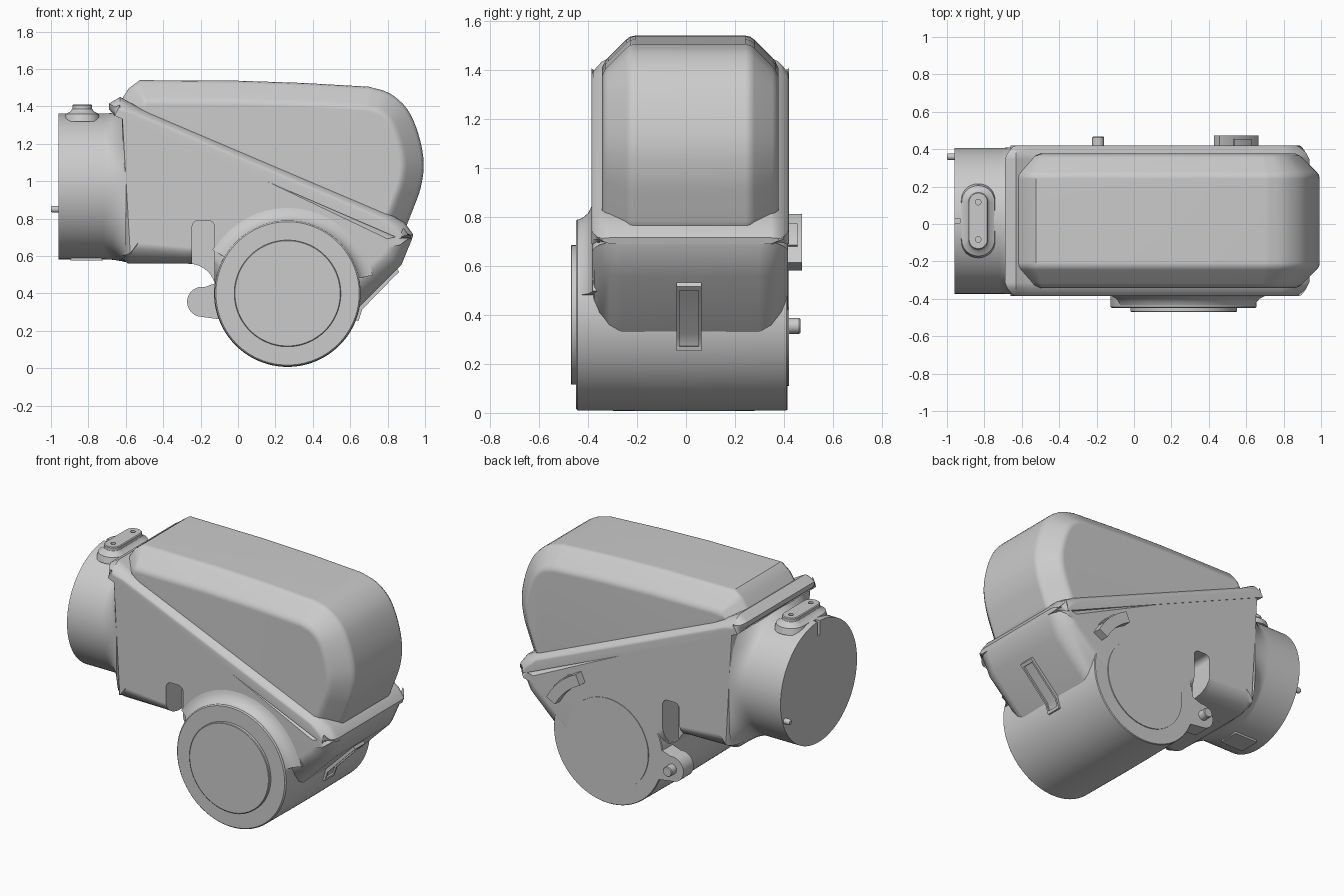
import bpy, bmesh, math
from math import cos, sin, pi, radians
from mathutils import Vector

if "Cube" in bpy.data.objects:
    bpy.data.objects.remove(bpy.data.objects["Cube"])

CY = 0.017                       # middle of the housing in y
AX, AZ = 0.265, 0.40             # axis of the lower joint


def skin(name, rings, finish=True):
    """Closed tube through equal-length rings of 3D points, with flat end caps."""
    bm = bmesh.new()
    vs = [[bm.verts.new(p) for p in r] for r in rings]
    n = len(rings[0])
    for a, b in zip(vs, vs[1:]):
        for i in range(n):
            j = (i + 1) % n
            bm.faces.new((a[i], a[j], b[j], b[i]))
    bm.faces.new(vs[0])
    bm.faces.new(vs[-1])
    bmesh.ops.recalc_face_normals(bm, faces=bm.faces)
    me = bpy.data.meshes.new(name)
    bm.to_mesh(me)
    bm.free()
    ob = bpy.data.objects.new(name, me)
    bpy.context.collection.objects.link(ob)
    if finish:
        smooth(ob)
    return ob


def activate(ob):
    bpy.ops.object.select_all(action='DESELECT')
    ob.select_set(True)
    bpy.context.view_layer.objects.active = ob


def smooth(ob):
    activate(ob)
    bpy.ops.object.shade_smooth_by_angle(angle=radians(32))
    ob.modifiers.new("weighted", 'WEIGHTED_NORMAL').keep_sharp = True


def cut(ob, cutters):
    activate(ob)
    for c in cutters:
        m = ob.modifiers.new("cut", 'BOOLEAN')
        m.operation, m.object = 'DIFFERENCE', c
        bpy.ops.object.modifier_apply(modifier=m.name)
        bpy.data.objects.remove(c)
    smooth(ob)


def slab(name, poly, y0, y1, finish=True):
    return skin(name, [[(x, y, z) for x, z in poly] for y in (y0, y1)], finish)


def loft(name, pts, half, finish=True):
    """Side profile (x, z, inset weight) swept in y; half = (y offset, inset) from middle out."""
    n = len(pts)
    p = [Vector(q[:2]) for q in pts]
    area = sum(p[i - 1].x * p[i].y - p[i].x * p[i - 1].y for i in range(n))
    s = 1 if area > 0 else -1
    inward = []
    for i in range(n):
        a = (p[i] - p[i - 1]).normalized()
        b = (p[(i + 1) % n] - p[i]).normalized()
        na, nb = Vector((-a.y, a.x)) * s, Vector((-b.y, b.x)) * s
        inward.append((na + nb) / max(0.5, 1 + na.dot(nb)))
    rings = []
    for y, d in [(-y, d) for y, d in reversed(half)] + list(half):
        ring = []
        for q, v, (_, _, w) in zip(p, inward, pts):
            o = q + v * d * w
            ring.append((o.x, CY + y, o.y))
        rings.append(ring)
    return skin(name, rings, finish)


def lathe(name, prof, axis, c, seg=96, finish=True):
    """Profile of (radius, position along axis); c is the centre in the other two axes."""
    rings = []
    for r, t in prof:
        ring = []
        for i in range(seg):
            a = 2 * pi * i / seg
            u, v = c[0] + r * cos(a), c[1] + r * sin(a)
            ring.append({'x': (t, u, v), 'y': (u, t, v), 'z': (u, v, t)}[axis])
        rings.append(ring)
    return skin(name, rings, finish)


def round_rect(cx, cy, hx, hy, r, k=8):
    out = []
    for q, (sx, sy) in enumerate([(1, 1), (-1, 1), (-1, -1), (1, -1)]):
        for i in range(k + 1):
            a = (q + i / k) * pi / 2
            out.append((cx + sx * (hx - r) + r * cos(a), cy + sy * (hy - r) + r * sin(a)))
    return out


def arc(cx, cz, r, a0, a1, k):
    return [(cx + r * cos(radians(a0 + (a1 - a0) * i / k)),
             cz + r * sin(radians(a0 + (a1 - a0) * i / k))) for i in range(k + 1)]


def spline(pts, k=4):
    """Catmull-Rom subdivision of an open run of points."""
    v = [Vector(p) for p in pts]
    v = [2 * v[0] - v[1]] + v + [2 * v[-1] - v[-2]]
    out = []
    for a, b, c, d in zip(v, v[1:], v[2:], v[3:]):
        for i in range(k):
            t = i / k
            out.append(0.5 * (2 * b + (c - a) * t + (2 * a - 5 * b + 4 * c - d) * t * t
                              + (3 * b - a - 3 * c + d) * t ** 3))
    return [tuple(q) for q in out] + [tuple(pts[-1])]


# upper cover with chamfered rim
crown = spline([(0.70, 1.505), (0.81, 1.47), (0.905, 1.385), (0.965, 1.25), (0.993, 1.10),
                (0.978, 0.97), (0.94, 0.86), (0.90, 0.76)])
cover = [(-0.55, 1.25), (-0.655, 1.385), (-0.585, 1.495), (-0.525, 1.54), (0.0, 1.537),
         (0.35, 1.525)] + crown + [(0.82, 0.66)]
loft("upper_cover", [(x, z, 1) for x, z in cover],
     [(0.225, 0), (0.245, 0.004), (0.262, 0.017), (0.335, 0.09), (0.348, 0.105), (0.36, 0.13)])

# lip along the sloping seam
loft("seam_lip", [(-0.66, 1.35, 0), (-0.69, 1.385, 0.8), (-0.69, 1.415, 0.8), (-0.63, 1.45, 0.9),
                  (-0.54, 1.40, 0.6), (0.80, 0.83, 0.6), (0.89, 0.78, 0.9), (0.937, 0.715, 0.9),
                  (0.93, 0.69, 0.8), (0.87, 0.69, 0)],
     [(0.33, 0), (0.36, 0.015), (0.38, 0.035), (0.396, 0.055), (0.403, 0.075)])

# lower housing with a pocket in each side
throat = spline([(-0.28, 0.56), (-0.22, 0.552), (-0.165, 0.52), (-0.13, 0.47), (-0.115, 0.42)])
housing = ([(-0.62, 1.368, 0), (-0.62, 0.60, 0.4), (-0.59, 0.56, 1)]
           + [(x, z, 0.8) for x, z in throat]
           + [(0.2, 0.3, 0), (0.62, 0.30, 1.2), (0.875, 0.555, 1), (0.93, 0.69, 0.8),
              (0.928, 0.705, 0.6)])
body = loft("lower_housing", housing,
            [(0.28, 0), (0.33, 0.015), (0.37, 0.045), (0.392, 0.08), (0.40, 0.11)], False)
pocket = round_rect(-0.185, 0.62, 0.06, 0.17, 0.035)
cut(body, [slab("pocket_cutter", pocket, CY + s * 0.24, CY + s * 0.6, False) for s in (-1, 1)])

# left tube flaring into the squarer housing
rings = []
spans = [(-0.96, 0.0), (-0.72, 0.0)] + [(-0.72 + 0.12 * t / 8, (t / 8) ** 2) for t in range(1, 9)]
for x, e in spans:
    ring = []
    for i in range(112):
        a = 2 * pi * i / 112
        sq = (abs(cos(a) / 0.40) ** 7 + abs(sin(a) / 0.405) ** 7) ** (-1 / 7)
        r = 0.39 + (sq - 0.39) * e
        ring.append((x, CY + r * cos(a), 0.972 + r * sin(a)))
    rings.append(ring)
tube = skin("left_tube", rings, False)
cut(tube, [slab("key_cutter", [(-1, 1.27), (-0.93, 1.27), (-0.93, 1.4), (-1, 1.4)],
                CY - 0.012, CY + 0.012, False)])
lathe("index_pin", [(0.018, -0.99), (0.018, -0.94)], 'x', (0.36, 0.85), 24)
lathe("index_pin_tip", [(0.014, -1.0), (0.018, -0.99)], 'x', (0.36, 0.85), 24)
skin("bottom_plate", [[(x, y, z) for x, y in round_rect(-0.81, CY, 0.085, 0.07, 0.01, 3)]
                      for z in (0.576, 0.62)])

# screw pad on the tube, with a flared foot and two holes
pad = skin("screw_pad", [[(x, y, z) for x, y in round_rect(-0.833, CY, 0.053 + f, 0.153 + f, 0.052 + f)]
                         for f, z in ((0.045, 1.32), (0.035, 1.36), (0.01, 1.372), (0, 1.387),
                                      (0, 1.405), (-0.005, 1.41))], False)
cut(pad, [lathe("hole_cutter", [(0.015, 1.36), (0.015, 1.45)], 'z', (-0.833, CY + y), 20, False)
          for y in (-0.1, 0.1)])

# lower joint drum, end discs and blended collar
lathe("joint_drum", [(0.383, -0.45), (0.39, -0.443), (0.393, -0.1), (0.393, 0.1), (0.39, 0.41),
                     (0.386, 0.415)], 'y', (AX, AZ), 128)
lathe("front_disc", [(0.285, -0.44), (0.285, -0.467), (0.281, -0.47)], 'y', (AX, AZ))
lathe("back_disc", [(0.29, 0.40), (0.29, 0.421)], 'y', (AX, AZ))
section = [(0.36, -0.36), (0.36, -0.436), (0.39, -0.436), (0.398, -0.42), (0.415, -0.40),
           (0.44, -0.387), (0.465, -0.381), (0.465, -0.36)]
skin("front_collar", [[(AX + r * cos(radians(a)), y, AZ + r * sin(radians(a))) for r, y in section]
                      for a in range(12, 151, 3)])

# lug with pin, and curved stop block on the back
slab("pivot_lug", arc(-0.192, 0.355, 0.08, 80, 262, 24) + [(-0.10, 0.262), (0.0, 0.25), (0.0, 0.48),
                                                         (-0.10, 0.462)], 0.31, 0.415)
lathe("lug_pin", [(0.032, 0.40), (0.032, 0.462), (0.028, 0.467)], 'y', (-0.192, 0.355), 32)
lathe("lug_socket", [(0.028, 0.305), (0.028, 0.35)], 'y', (-0.192, 0.355), 32)
slab("stop_block", arc(AX, AZ, 0.455, 28, 65, 16) + arc(AX, AZ, 0.385, 65, 28, 16), 0.40, 0.473)
slab("stop_block_step", arc(AX, AZ, 0.462, 38, 54, 8) + arc(AX, AZ, 0.43, 54, 38, 8), 0.40, 0.455)

# channel bracket on the right-hand slope
outer = [(0.86, 0.515), (0.665, 0.315), (0.645, 0.255), (0.60, 0.27), (0.80, 0.53)]
slab("bracket_floor", [(x - 0.008, z + 0.008) for x, z in outer], -0.03, 0.055)
for side, y in (("front", -0.038), ("back", 0.052)):
    slab("bracket_rail_" + side, outer, y, y + 0.012)
slab("bracket_top_bar", [(0.862, 0.515), (0.848, 0.50), (0.81, 0.53), (0.84, 0.55)], -0.038, 0.064)
slab("bracket_foot", [(0.65, 0.27), (0.645, 0.253), (0.60, 0.262), (0.60, 0.285)], -0.038, 0.064)
